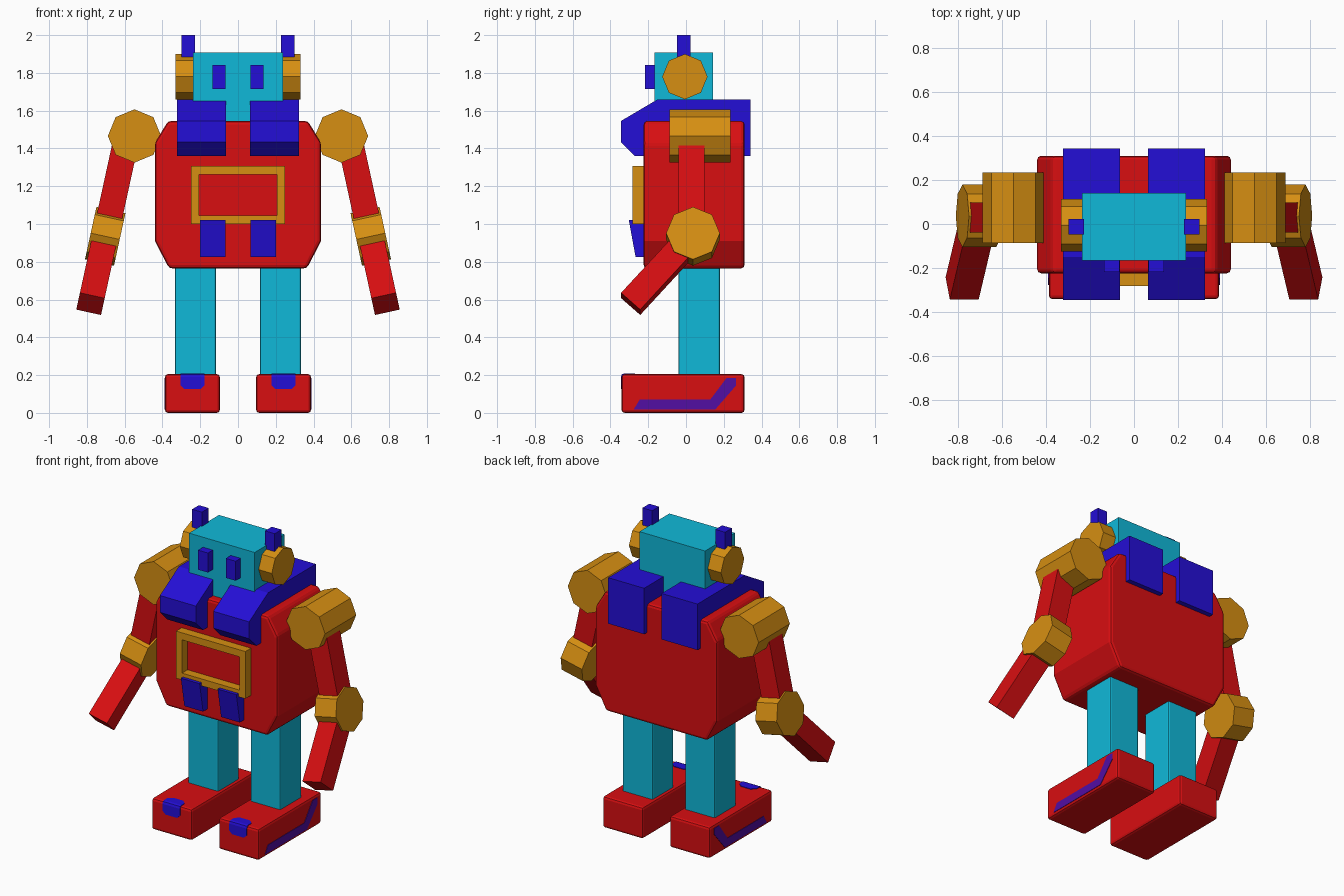
import bpy, bmesh, math
from mathutils import Matrix, Vector

if "Cube" in bpy.data.objects:
    bpy.data.objects.remove(bpy.data.objects["Cube"])


def material(name, r, g, b):
    lin = [((c / 255 + 0.055) / 1.055) ** 2.4 if c > 10 else c / 255 / 12.92 for c in (r, g, b)]
    m = bpy.data.materials.new(name)
    m.diffuse_color = (*lin, 1)
    m.use_nodes = True
    m.node_tree.nodes["Principled BSDF"].inputs["Base Color"].default_value = m.diffuse_color
    return m


RED = material("red", 216, 14, 17)
BLUE = material("blue", 36, 14, 214)
TEAL = material("teal", 16, 185, 217)
ORANGE = material("orange", 214, 143, 18)
PURPLE = material("purple", 82, 14, 164)


def finish(bm, name, mat, mirror=False, bevel=0, solid=0):
    """Turn a bmesh into an object; mirrored parts are built on the +x side."""
    bmesh.ops.recalc_face_normals(bm, faces=bm.faces)
    me = bpy.data.meshes.new(name)
    bm.to_mesh(me)
    bm.free()
    me.materials.append(mat)
    ob = bpy.data.objects.new(name, me)
    bpy.context.collection.objects.link(ob)
    if solid:
        s = ob.modifiers.new("Thickness", 'SOLIDIFY')
        s.thickness, s.offset = solid, 0
    if bevel:
        b = ob.modifiers.new("Bevel", 'BEVEL')
        b.width, b.segments, b.limit_method = bevel, 2, 'ANGLE'
    if mirror:
        ob.modifiers.new("Mirror", 'MIRROR')
    return ob


def box(name, mat, x, y, z, matrix=Matrix(), **kw):
    bm = bmesh.new()
    lo, hi = Vector((x[0], y[0], z[0])), Vector((x[1], y[1], z[1]))
    bmesh.ops.create_cube(bm, size=1, matrix=matrix @ Matrix.Translation((lo + hi) / 2)
                          @ Matrix.Diagonal((*(hi - lo), 1)))
    return finish(bm, name, mat, **kw)


def octagon(name, mat, r, length, matrix, **kw):
    bm = bmesh.new()
    bmesh.ops.create_cone(bm, cap_ends=True, segments=8, radius1=r, radius2=r,
                          depth=length, matrix=matrix)
    return finish(bm, name, mat, **kw)


def prism(name, mat, pts, x0, x1, **kw):
    """Extrude a (y, z) profile along x."""
    bm = bmesh.new()
    f = bm.faces.new([bm.verts.new((x0, y, z)) for y, z in pts])
    ext = bmesh.ops.extrude_face_region(bm, geom=[f])["geom"]
    bmesh.ops.translate(bm, vec=(x1 - x0, 0, 0),
                        verts=[v for v in ext if isinstance(v, bmesh.types.BMVert)])
    return finish(bm, name, mat, **kw)


def rot(angle, axis):
    return Matrix.Rotation(math.radians(angle), 4, axis)


# Torso: box with chamfered corners seen from the front
bm = bmesh.new()
half = [(0.365, 0.765), (0.44, 0.91), (0.44, 1.43), (0.37, 1.545)]
outline = half + [(-x, z) for x, z in reversed(half)]
face = bm.faces.new([bm.verts.new((x, -0.224, z)) for x, z in outline])
ext = bmesh.ops.extrude_face_region(bm, geom=[face])["geom"]
bmesh.ops.translate(bm, vec=(0, 0.534, 0),
                    verts=[v for v in ext if isinstance(v, bmesh.types.BMVert)])
finish(bm, "torso", RED, bevel=0.018)

# Chest frame: rectangular ring
bm = bmesh.new()
rings = []
for hx, z0, z1 in ((0.25, 1.0, 1.308), (0.207, 1.045, 1.262)):
    for y in (-0.282, -0.215):
        rings.append([bm.verts.new((x, y, z)) for x, z in
                      ((-hx, z0), (hx, z0), (hx, z1), (-hx, z1))])
of, ob_, inf, inb = rings
for a, b in ((of, inf), (inf, inb), (inb, ob_), (ob_, of)):
    for i in range(4):
        j = (i + 1) % 4
        bm.faces.new((a[i], a[j], b[j], b[i]))
finish(bm, "chest_frame", ORANGE)

# Shoulder pads and belly flaps
prism("shoulder_pads", BLUE,
      [(-0.15, 1.66), (-0.345, 1.545), (-0.345, 1.435), (-0.27, 1.36), (0.342, 1.36), (0.342, 1.66)],
      0.063, 0.322, mirror=True)
prism("belly_flaps", BLUE,
      [(-0.303, 1.022), (-0.267, 0.826), (-0.21, 0.826), (-0.21, 1.022)],
      0.065, 0.2, mirror=True)

# Head with eyes, ears and antennae
box("head", TEAL, (-0.237, 0.237), (-0.167, 0.142), (1.53, 1.907))
box("eyes", BLUE, (0.065, 0.136), (-0.218, -0.16), (1.715, 1.842), mirror=True)
octagon("ears", ORANGE, 0.12, 0.133,
        Matrix.Translation((0.2655, -0.006, 1.78)) @ rot(90, 'Y'), mirror=True)
box("antennae", BLUE, (0.228, 0.298), (-0.047, 0.023), (1.85, 2.0), mirror=True)

# Arms: tilted outward, forearms bent forward
TILT = -12.3
elbow = Matrix.Translation((0.703, 0.037, 0.935)) @ rot(TILT, 'Y')
octagon("shoulders", ORANGE, 0.141, 0.322,
        Matrix.Translation((0.548, 0.074, 1.466)) @ rot(90, 'X'), mirror=True)
box("upper_arms", RED, (-0.068, 0.068), (-0.076 + 0.068 - 0.068, 0.06), (0, 0.5),
    Matrix.Translation((0, 0, 0)) @ elbow, mirror=True)
octagon("elbows", ORANGE, 0.142, 0.157, elbow @ rot(90, 'Y'), mirror=True)
box("forearms", RED, (-0.067, 0.067), (-0.068, 0.068), (-0.493, 0),
    elbow @ rot(-42, 'X'), mirror=True)

# Legs and feet
box("legs", TEAL, (0.116, 0.333), (-0.04, 0.18), (0.18, 0.8), mirror=True, bevel=0.01)
box("feet", RED, (0.096, 0.387), (-0.341, 0.31), (0, 0.205), mirror=True, bevel=0.016)

# Toe patch: thin ribbon wrapped over the front top edge of each foot (y, z, half width)
bm = bmesh.new()
rows = []
for y, z, w in ((-0.27, 0.206, 0.035), (-0.295, 0.206, 0.063), (-0.326, 0.206, 0.063),
                (-0.338, 0.202, 0.063), (-0.342, 0.19, 0.063), (-0.342, 0.145, 0.063),
                (-0.342, 0.126, 0.042)):
    rows.append([bm.verts.new((0.241 + s * w, y, z)) for s in (-1, 1)])
for a, b in zip(rows, rows[1:]):
    bm.faces.new((a[0], a[1], b[1], b[0]))
finish(bm, "toe_patches", BLUE, mirror=True, solid=0.005)

# Stripe on the outer side of each foot
prism("foot_stripes", PURPLE,
      [(-0.277, 0.018), (-0.245, 0.07), (0.128, 0.07), (0.215, 0.185), (0.265, 0.185),
       (0.265, 0.145), (0.155, 0.018)], 0.384, 0.39, mirror=True)
